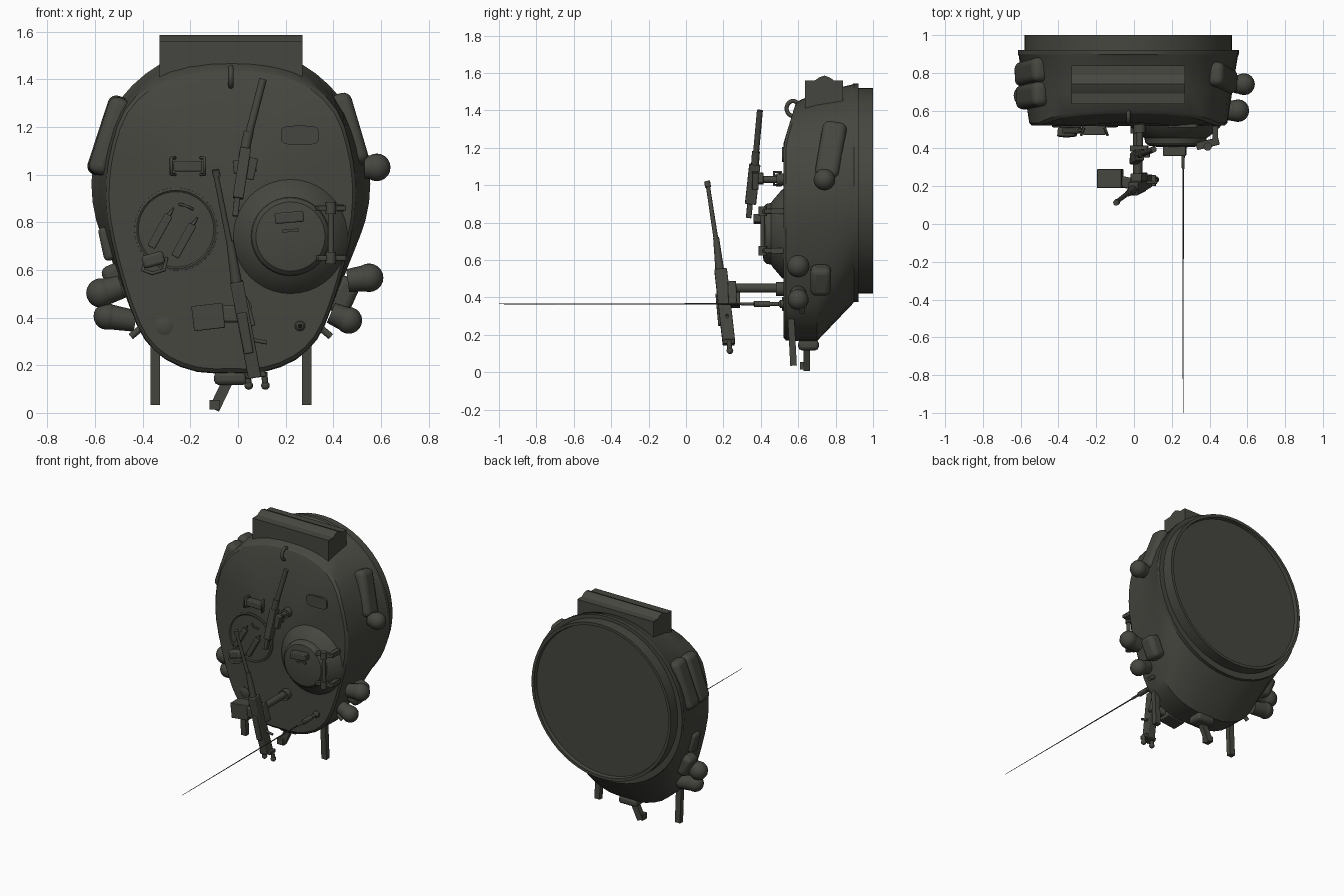
import bpy, bmesh, math
from mathutils import Vector, Matrix

old = bpy.data.objects.get("Cube")
if old:
    bpy.data.objects.remove(old, do_unlink=True)

mat = bpy.data.materials.new("dark_olive")
mat.use_nodes = True
OLIVE = (0.060, 0.062, 0.050, 1)
mat.diffuse_color = OLIVE
mat.node_tree.nodes["Principled BSDF"].inputs["Base Color"].default_value = OLIVE
made = []
CX = -0.03  # centre line of the turret

def finish(name, bm, matrix=None, bevel=0, segs=2):
    bmesh.ops.recalc_face_normals(bm, faces=bm.faces)
    me = bpy.data.meshes.new(name)
    bm.to_mesh(me)
    bm.free()
    me.materials.append(mat)
    ob = bpy.data.objects.new(name, me)
    bpy.context.collection.objects.link(ob)
    if matrix:
        ob.matrix_world = matrix
    if bevel:
        mod = ob.modifiers.new("Bevel", "BEVEL")
        mod.width, mod.segments = bevel, segs
    made.append(ob)

def along(p, q):
    """Frame at the middle of p-q, local z along it, local y near world y."""
    p, q = Vector(p), Vector(q)
    z = (q - p).normalized()
    ref = Vector((0, 1, 0)) if abs(z.y) < 0.9 else Vector((0, 0, 1))
    x = ref.cross(z).normalized()
    rot = Matrix((x, z.cross(x), z)).transposed().to_4x4()
    return Matrix.Translation((p + q) / 2) @ rot, (q - p).length

def bar(name, p, q, w, d, bevel=0, segs=2):
    m, length = along(p, q)
    bm = bmesh.new()
    bmesh.ops.create_cube(bm, size=1)
    bmesh.ops.scale(bm, vec=(w, d, length), verts=bm.verts)
    finish(name, bm, m, bevel, segs)

def rod(name, p, q, r, r2=None, seg=12):
    m, length = along(p, q)
    bm = bmesh.new()
    bmesh.ops.create_cone(bm, cap_ends=True, segments=seg, radius1=r,
                          radius2=r if r2 is None else r2, depth=length)
    finish(name, bm, m)

def ball(name, loc, r):
    bm = bmesh.new()
    bmesh.ops.create_uvsphere(bm, u_segments=16, v_segments=10, radius=r)
    finish(name, bm, Matrix.Translation(loc))

def skin(bm, loops):
    rings = [[bm.verts.new(c) for c in loop] for loop in loops]
    n = len(rings[0])
    for a, b in zip(rings, rings[1:]):
        for i in range(n):
            j = (i + 1) % n
            bm.faces.new((a[i], a[j], b[j], b[i]))
    bm.faces.new(rings[0])
    bm.faces.new(rings[-1])

def lathe(name, cx, cz, profile, seg=40):
    """Turn (radius, y) pairs about a line parallel to y."""
    bm = bmesh.new()
    steps = [math.tau * i / seg for i in range(seg)]
    skin(bm, [[(cx + r * math.cos(a), y, cz + r * math.sin(a)) for a in steps]
              for r, y in profile])
    finish(name, bm)

def wire(name, pts, r, cyclic=False):
    cu = bpy.data.curves.new(name, "CURVE")
    cu.dimensions = "3D"
    cu.bevel_depth, cu.bevel_resolution, cu.use_fill_caps = r, 2, True
    sp = cu.splines.new("POLY")
    sp.points.add(len(pts) - 1)
    for point, c in zip(sp.points, pts):
        point.co = (*c, 1)
    sp.use_cyclic_u = cyclic
    cu.materials.append(mat)
    bpy.context.collection.objects.link(bpy.data.objects.new(name, cu))

# Turret shell: egg-shaped roof blended into a round base flange
HALF = [(0, .17), (.14, .175), (.27, .225), (.36, .31), (.42, .44), (.475, .62),
        (.518, .82), (.522, .98), (.497, 1.13), (.445, 1.27), (.335, 1.38),
        (.18, 1.437), (0, 1.452)]
ends = [(-HALF[1][0], HALF[1][1])], [(-HALF[-2][0], HALF[-2][1])]
pad = [Vector(c) for c in ends[0] + HALF + ends[1]]
OUTLINE = []
for i in range(1, len(pad) - 2):  # smooth the outline with midpoints
    OUTLINE += [pad[i], (pad[i] + pad[i + 1]) * .5625 - (pad[i - 1] + pad[i + 2]) * .0625]
OUTLINE.append(pad[-2])

def section(y, scale=1.0, blend=0.0, low_blend=0.0, slope=True):
    half = []
    for i, (w, z) in enumerate(OUTLINE):
        a = math.pi * i / (len(OUTLINE) - 1)
        t = low_blend + (blend - low_blend) * min(1, max(0, (z - .4) / .3))
        w += (.585 * math.sin(a) - w) * t
        z += (.96 - .585 * math.cos(a) - z) * t
        z = .8 + (z - .8) * scale
        half.append((w * scale, y + (max(0, z - 1.22) * .3 if slope else 0), z))
    return ([(CX + w, d, z) for w, d, z in half]
            + [(CX - w, d, z) for w, d, z in half[-2:0:-1]])

bm = bmesh.new()
skin(bm, [section(.52, .03), section(.52, .72), section(.521, .975), section(.535),
          section(.70, 1.005, .42, 0, False), section(.89, 1, .93, .95, False),
          section(.897, 1, 1, 1, False), section(.922, 1, 1, 1, False)])
finish("turret_shell", bm)

# Turret ring with a recessed floor
lathe("turret_ring", CX, .97, [(.53, .90), (.55, .91), (.55, 1), (.53, 1), (.525, .975)], 56)

# Gun mantlet
bm = bmesh.new()
prof = [(.635, 1.38), (.635, 1.56), (.69, 1.561), (.712, 1.576), (.74, 1.586),
        (.768, 1.576), (.79, 1.561), (.84, 1.56), (.84, 1.45), (.79, 1.38)]
skin(bm, [[(x, y, z) for y, z in prof] for x in (-.33, .27)])
finish("gun_mantlet", bm)

# Commander cupola, lid, periscope and hinge
lathe("cupola", .22, .74, [(.245, .53), (.235, .512), (.18, .465), (.165, .455),
                           (.16, .43), (.145, .415), (.09, .407), (.01, .405)])
bar("cupola_periscope", (.155, .385, .815), (.275, .385, .825), .045, .05, .006)
bar("cupola_slit", (.185, .405, .762), (.255, .405, .768), .012, .014)
for z in (.65, .86):
    bar("hinge_arm", (.33, .41, z), (.45, .44, z), .022, .04, .004)
    rod("hinge_knuckle", (.39, .41, z - .025), (.39, .41, z + .025), .022)
    bar("hinge_foot", (.43, .43, z), (.43, .52, z), .03, .03)
rod("hinge_pin", (.39, .41, .64), (.39, .41, .88), .013)

# Loader hatch with latch bars and handle
lathe("loader_hatch", -.26, .77, [(.175, .53), (.174, .514), (.165, .511),
                                  (.158, .516), (.02, .514)])
for dx, dz in ((-.05, .02), (.05, -.02)):
    x, z = -.275 + dx, .745 + dz
    bar("hatch_latch", (x - .04, .495, z - .07), (x + .035, .495, z + .065), .035, .03, .005)
    rod("latch_tip", (x + .035, .495, z + .065), (x + .055, .495, z + .095), .009, .003)
bar("hatch_block", (-.40, .487, .63), (-.31, .487, .655), .055, .05, .012)
wire("hatch_handle", [(-.30, .50, .65), (-.31, .47, .60), (-.36, .465, .585),
                      (-.40, .47, .60), (-.385, .50, .65)], .008)
wire("hatch_grip", [(-.245, .51, .875), (-.22, .485, .87), (-.19, .51, .855)], .006)

# Roof fittings
bar("roof_periscope", (-.27, .495, 1.035), (-.15, .495, 1.035), .045, .05, .006)
for x, foot in ((-.28, -.265), (-.14, -.155)):
    wire("periscope_guard", [(foot, .51, 1.07), (x, .47, 1.07),
                             (x, .47, 1.0), (foot, .51, 1.0)], .007)
bm = bmesh.new()
round_off = lambda v: math.copysign(abs(v) ** .5, v)
turn = [math.tau * i / 32 for i in range(32)]
skin(bm, [[(.26 + .08 * round_off(math.cos(a)), y, 1.165 + .04 * round_off(math.sin(a)))
           for a in turn] for y in (.53, .512)])
finish("roof_vent", bm)
lathe("roof_cap", -.31, .365, [(.037, .53), (.037, .516), (.032, .513)], 20)
wire("lifting_eye", [(CX, .572 + .034 * math.sin(a), 1.41 + .04 * math.cos(a))
                     for a in turn], .011, True)

# Whip antenna
lathe("antenna_base", .26, .365, [(.022, .53), (.022, .505), (.011, .495), (.011, .45),
                                  (.017, .45), (.017, .365), (.009, .36), (.007, .29)], 14)
rod("antenna_whip", (.26, .30, .365), (.26, -1, .365), .0045, .0015, 8)

# Forward machine gun
rod("front_gun_barrel", (.025, .367, 1.09), (.105, .395, 1.40), .016)
rod("front_gun_jacket", (.022, .366, 1.07), (.045, .374, 1.18), .021)
bar("front_gun_receiver", (.0, .345, .90), (.032, .368, 1.11), .045, .06, .005)
bar("front_gun_stock", (-.012, .335, .825), (.0, .345, .93), .025, .03, .004)
bar("front_gun_cover", (.045, .37, .98), (.065, .37, 1.07), .04, .035, .004)
rod("front_gun_pintle", (.03, .38, 1.03), (.03, .54, 1.03), .018)
bar("front_gun_cradle", (-.02, .40, 1.03), (.075, .40, 1.04), .055, .03, .004)
rod("front_gun_foot", (.03, .485, 1.03), (.03, .53, 1.03), .032)

# Heavy machine gun with ammunition box and pintle
rod("heavy_gun_muzzle", (-.088, .118, .99), (-.095, .113, 1.02), .016)
rod("heavy_gun_barrel", (-.025, .168, .66), (-.095, .115, 1.01), .013, .011)
rod("heavy_gun_jacket", (-.004, .182, .53), (-.033, .161, .72), .024, .016)
bar("heavy_gun_receiver", (.07, .23, .15), (-.006, .185, .55), .055, .068, .005)
bar("heavy_gun_cover", (.045, .185, .25), (.015, .17, .42), .04, .025, .005)
rod("charging_handle", (.04, .22, .31), (.12, .22, .295), .008)
bar("heavy_gun_plate", (.03, .23, .155), (.115, .23, .165), .025, .06, .004)
for x in (.04, .11):
    rod("spade_grip", (x, .23, .17), (x + .005, .235, .11), .013)
    ball("grip_end", (x + .005, .235, .115), .018)
bar("ammunition_box", (-.19, .24, .395), (-.06, .24, .41), .105, .10, .004)
bar("ammunition_feed", (-.07, .225, .415), (.03, .205, .415), .07, .06, .01)
bar("heavy_gun_cradle", (.045, .25, .36), (.01, .245, .48), .06, .045, .005)
rod("heavy_gun_pintle", (.02, .25, .45), (.02, .53, .45), .024)
rod("pintle_socket", (.02, .48, .445), (.02, .53, .445), .038)

# Stowed rolls with straps along both sides
rolls = [((-.492, .82, 1.325), (-.598, .79, 1.0)), ((-.49, .69, 1.32), (-.592, .67, 1.0)),
         ((.425, .80, 1.335), (.512, .75, 1.04))]
for p, q in rolls:
    bar("stowed_roll", p, q, .09, .13, .036, 4)
    tie = Vector(p).lerp(Vector(q), .3)
    rod("roll_tie", tie, (tie.x * .93, .56, tie.z - .03), .005, seg=6)

# Helmets and packs hung on the sides
hung = [((.53, .74, 1.03), (.582, .74, 1.03), .058), ((.46, .60, .555), (.55, .60, .567), .060),
        ((.39, .60, .42), (.465, .60, .388), .056), ((-.49, .68, .53), (-.575, .68, .503), .062),
        ((-.43, .68, .385), (-.55, .68, .405), .056)]
for p, q, r in hung:
    rod("helmet_rim", p, q, r * .8, r * .95, 16)
    ball("helmet_dome", q, r)
bar("right_pack", (.41, .72, .42), (.475, .72, .565), .10, .11, .03, 3)
bar("left_pack", (-.48, .72, .48), (-.54, .72, .62), .09, .11, .03, 3)
bar("left_canteen", (-.535, .70, .64), (-.565, .70, .78), .05, .08, .02, 3)
for s in (-1, 1):
    rod("side_hook", (CX + s * .36, .62, .37), (CX + s * .42, .62, .32), .014)

# Rear rails and travel hook
for x in (-.347, .288):
    bar("rear_rail", (x, .575, .035), (x, .56, .32), .04, .035)
bar("hook_mount", (-.10, .655, .145), (.04, .655, .145), .055, .11, .018)
bar("travel_hook", (-.10, .645, .015), (-.045, .645, .13), .045, .035)
bar("travel_hook_tip", (-.098, .61, .035), (-.098, .66, .035), .045, .04)

# Smooth shading with sharp edges kept
bpy.ops.object.select_all(action="DESELECT")
for ob in made:
    ob.select_set(True)
bpy.context.view_layer.objects.active = made[0]
bpy.ops.object.shade_smooth_by_angle(angle=math.radians(32))
